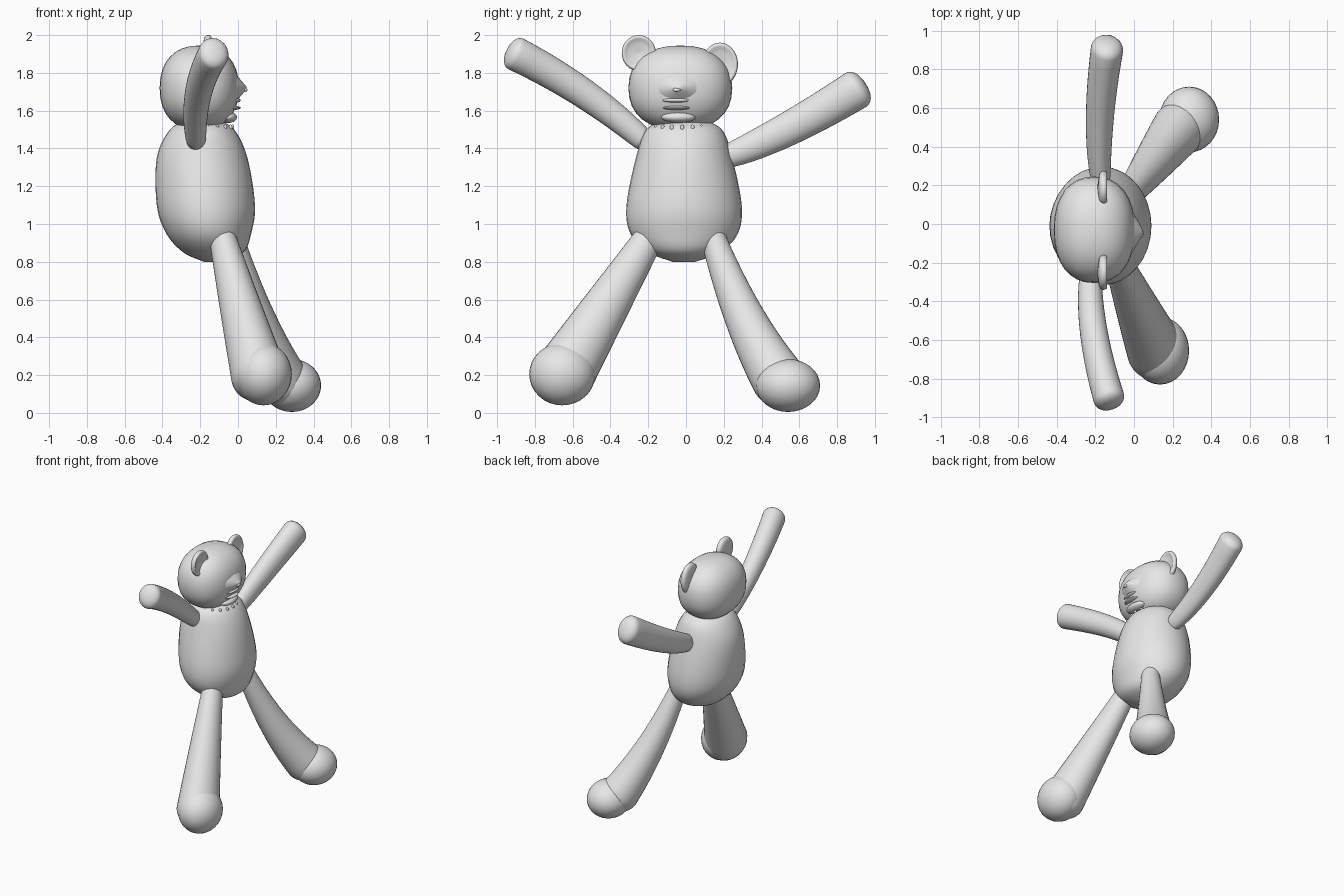
import bpy
import bmesh
import math
from mathutils import Vector

cube = bpy.data.objects.get("Cube")
if cube:
    bpy.data.objects.remove(cube, do_unlink=True)

shade = 0.8
grey = bpy.data.materials.new("plush grey")
grey.use_nodes = True
grey.diffuse_color = (shade, shade, shade, 1)
grey.node_tree.nodes["Principled BSDF"].inputs["Base Color"].default_value = grey.diffuse_color

SIDES = 32
STEPS = 6


def finish(bm, name):
    """Turn the bmesh into a smooth grey object."""
    bmesh.ops.recalc_face_normals(bm, faces=bm.faces)
    for face in bm.faces:
        face.smooth = True
    mesh = bpy.data.meshes.new(name)
    bm.to_mesh(mesh)
    bm.free()
    mesh.materials.append(grey)
    obj = bpy.data.objects.new(name, mesh)
    bpy.context.collection.objects.link(obj)


def skin(name, sections):
    """Skin elliptical sections: (centre, direction, radius_u, radius_v)."""
    bm = bmesh.new()
    rings = []
    for centre, direction, radius_u, radius_v in sections:
        across = Vector((0, 1, 0)) if abs(direction.x) > 0.9 else Vector((1, 0, 0))
        u = (across - direction * across.dot(direction)).normalized()
        v = direction.cross(u)
        ring = []
        for side in range(SIDES):
            angle = math.tau * side / SIDES
            offset = u * radius_u * math.cos(angle) + v * radius_v * math.sin(angle)
            ring.append(bm.verts.new(centre + offset))
        rings.append(ring)
    for low, high in zip(rings, rings[1:]):
        for side in range(SIDES):
            following = (side + 1) % SIDES
            bm.faces.new((low[side], low[following], high[following], high[side]))
    bm.faces.new(rings[0])
    bm.faces.new(rings[-1])
    finish(bm, name)


def smooth_rows(rows):
    """Catmull-Rom interpolation between rows of numbers."""
    padded = [rows[0], *rows, rows[-1]]
    result = []
    for before, start, end, after in zip(padded, padded[1:], padded[2:], padded[3:]):
        for step in range(STEPS):
            t = step / STEPS
            result.append([
                b + t / 2 * (c - a + t * (2 * a - 5 * b + 4 * c - d + t * (3 * b - a - 3 * c + d)))
                for a, b, c, d in zip(before, start, end, after)])
    result.append(rows[-1])
    return result


def limb(name, start, bend, end, thin, thick, flat, growth, dome):
    """Tapered tube along a bent path, closed by a rounded end."""
    start, bend, end = Vector(start), Vector(bend), Vector(end)
    sections = []
    count = SIDES // 2
    for step in range(count + 1):
        t = step / count
        centre = start.lerp(bend, t).lerp(bend.lerp(end, t), t)
        direction = (bend - start).lerp(end - bend, t).normalized()
        radius = thin + (thick - thin) * t ** growth
        sections.append((centre, direction, radius * flat, radius))
    for step in range(1, STEPS + 1):
        angle = step / STEPS * math.pi / 2
        radius = thick * max(math.cos(angle), 0.01) ** 0.8
        sections.append((end + direction * dome * math.sin(angle), direction, radius * flat, radius))
    skin(name, sections)


def blob(name, centre, radii, boxy=1):
    """Ellipsoid, a little squarer when boxy is below one."""
    bm = bmesh.new()
    bmesh.ops.create_uvsphere(bm, u_segments=SIDES, v_segments=SIDES // 2, radius=1)
    for vert in bm.verts:
        vert.co = [middle + radius * math.copysign(abs(part) ** boxy, part)
                   for middle, radius, part in zip(centre, radii, vert.co)]
    finish(bm, name)


# Pear-shaped body: height, back, front, half width
pear = [(.8, -.18, -.08, .06), (.85, -.29, .03, .19), (.95, -.38, .07, .285),
        (1.1, -.43, .09, .305), (1.35, -.43, .05, .255), (1.5, -.36, -.02, .2),
        (1.56, -.26, -.12, .08)]
up = Vector((0, 0, 1))
skin("body", [(Vector(((back + front) / 2, -.01, height)), up, (front - back) / 2, half)
              for height, back, front, half in smooth_rows(pear)])

# Head with a pointed muzzle
blob("head", (-.205, -.03, 1.72), (.21, .275, .225), boxy=.88)
forward = Vector((1, 0, 0))
muzzle = []
for step in range(SIDES):
    t = step / SIDES
    spread = 1 - t ** 1.5
    muzzle.append((Vector((.15 * t - .1, -.04, 1.72)), forward, .2 * spread, .13 * spread))
skin("muzzle", muzzle)

# Nose, lips and chin
blob("nose", (.04, -.05, 1.71), (.01, .02, .01))
blob("upper_lip", (-.035, -.05, 1.655), (.05, .085, .015))
blob("lower_lip", (-.035, -.05, 1.615), (.05, .075, .012))
blob("chin", (-.055, -.04, 1.565), (.05, .09, .03))

# Cupped ears: depth and radius of the cup
cup = smooth_rows([(-.03, .02), (-.02, .8), (0, 1), (.02, .9), (.01, .6), (0, .02)])
for name, y, z, width, height in (("right_ear", -.25, 1.905, .09, .095),
                                  ("left_ear", .18, 1.845, .095, .115)):
    skin(name, [(Vector((depth - .16, y, z)), forward, width * size, height * size)
                for depth, size in cup])

# Stitches around the front of the neck
for stitch in range(-4, 5):
    angle = stitch * math.pi / 9
    blob("neck_stitch", (.16 * math.cos(angle) - .19, .16 * math.sin(angle) - .02, 1.51),
         (.01, .01, .016))

# Raised arms
limb("right_arm", start=(-.22, -.2, 1.42), bend=(-.25, -.5, 1.7), end=(-.13, -.9, 1.9),
     thin=.05, thick=.09, flat=.9, growth=.5, dome=.05)
limb("left_arm", start=(-.17, .2, 1.35), bend=(-.2, .5, 1.46), end=(-.14, .9, 1.71),
     thin=.05, thick=.105, flat=.8, growth=.5, dome=.06)

# Spread legs with rounded feet
limb("right_leg", start=(-.1, -.15, 1), bend=(0, -.4, .6), end=(.11, -.65, .2),
     thin=.07, thick=.165, flat=.9, growth=1, dome=.12)
blob("right_foot", (.135, -.655, .205), (.15, .175, .165))
limb("left_leg", start=(-.05, .12, 1), bend=(.07, .28, .5), end=(.23, .49, .18),
     thin=.06, thick=.145, flat=.95, growth=1, dome=.12)
blob("left_foot", (.285, .54, .145), (.155, .17, .14))
